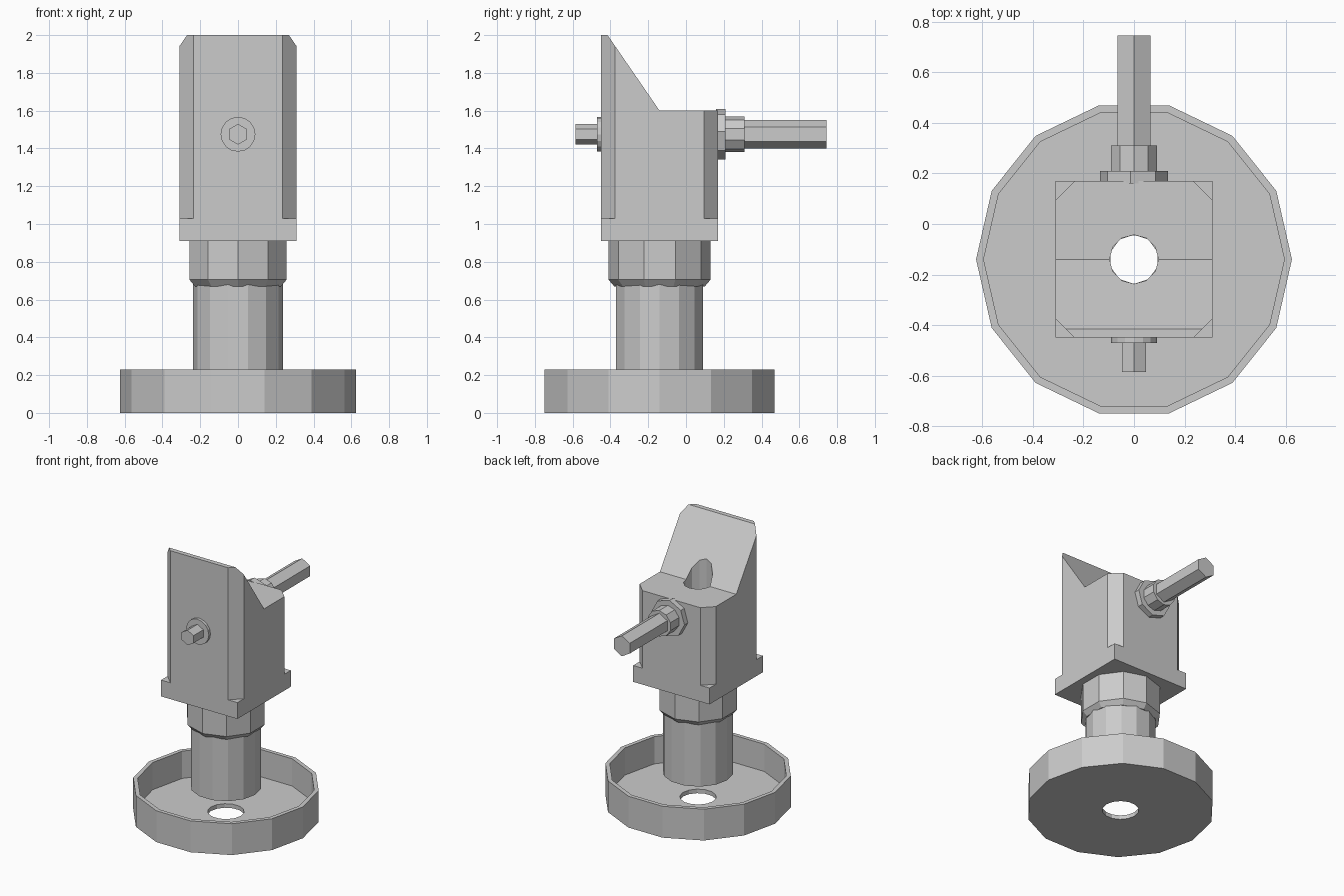
import bpy, bmesh, math
from mathutils import Vector

if "Cube" in bpy.data.objects:
    bpy.data.objects.remove(bpy.data.objects["Cube"])

AXIS_Y = -0.14   # vertical axis of base, stem and body
ROD_Z = 1.475    # height of the horizontal rod


def finish(name, bm):
    bmesh.ops.recalc_face_normals(bm, faces=bm.faces)
    mesh = bpy.data.meshes.new(name)
    bm.to_mesh(mesh)
    bm.free()
    obj = bpy.data.objects.new(name, mesh)
    bpy.context.collection.objects.link(obj)
    return obj


def ring_part(name, profile, sides, phase=0.0):
    """Spin a closed (radius, z) outline round the vertical axis."""
    bm = bmesh.new()
    rings = []
    for i in range(sides):
        a = phase + 2 * math.pi * i / sides
        rings.append([bm.verts.new((r * math.cos(a), AXIS_Y + r * math.sin(a), z))
                      for r, z in profile])
    n = len(profile)
    for i in range(sides):
        p, q = rings[i], rings[(i + 1) % sides]
        for j in range(n):
            k = (j + 1) % n
            bm.faces.new((p[j], q[j], q[k], p[k]))
    return finish(name, bm)


def prism(name, points, offset):
    """Extrude a polygon of 3D points along an offset."""
    bm = bmesh.new()
    face = bm.faces.new([bm.verts.new(p) for p in points])
    ext = bmesh.ops.extrude_face_region(bm, geom=[face], use_keep_orig=True)
    moved = [v for v in ext["geom"] if isinstance(v, bmesh.types.BMVert)]
    bmesh.ops.translate(bm, verts=moved, vec=Vector(offset))
    return finish(name, bm)


def rod(name, radius, sides, y0, y1, phase=math.pi / 2):
    """Polygonal bar along y."""
    pts = []
    for i in range(sides):
        a = phase + 2 * math.pi * i / sides
        pts.append((radius * math.cos(a), y0, ROD_Z + radius * math.sin(a)))
    return prism(name, pts, (0, y1 - y0, 0))


def cut(obj, cutter):
    cutter.hide_render = True
    mod = obj.modifiers.new("cut", 'BOOLEAN')
    mod.operation = 'DIFFERENCE'
    mod.solver = 'EXACT'
    mod.object = cutter
    bpy.context.view_layer.objects.active = obj
    bpy.ops.object.modifier_apply(modifier=mod.name)
    bpy.data.objects.remove(cutter)


# Dish base with a centre hole
ring_part("dish_base", [(.122, 0), (.625, 0), (.625, .23), (.595, .23),
                        (.595, .03), (.122, .03)], 14)

# Hollow stem and the faceted collar above it
ring_part("stem", [(.097, .215), (.237, .215), (.237, .69), (.097, .69)], 14)
ring_part("collar", [(.097, .67), (.24, .67), (.27, .705), (.27, .91), (.097, .91)],
          10, math.pi / 2)

# Body block: square ledge, chamfered corners, sloped top, vertical bore
H, C = .31, .075
body = prism("body", [(-H, AXIS_Y - H, .91), (H, AXIS_Y - H, .91),
                      (H, AXIS_Y + H, .91), (-H, AXIS_Y + H, .91)], (0, 0, 1.09))
for sx in (-1, 1):
    for sy in (-1, 1):
        e = .02  # overshoot so the cutter clears the corner
        corner = [(sx * (H + e), AXIS_Y + sy * (H - C - e), 1.03),
                  (sx * (H + e), AXIS_Y + sy * (H + e), 1.03),
                  (sx * (H - C - e), AXIS_Y + sy * (H + e), 1.03)]
        cut(body, prism("corner_cutter", corner, (0, 0, 1.1)))
cut(body, prism("slope_cutter", [(-.5, -.484, 2.1), (-.5, -.14, 1.6),
                                 (-.5, .3, 1.6), (-.5, .3, 2.1)], (1, 0, 0)))
bore = [(.097 * math.cos(i * math.pi / 6), AXIS_Y + .097 * math.sin(i * math.pi / 6), .8)
        for i in range(12)]
cut(body, prism("bore_cutter", bore, (0, 0, 1.4)))

# Front pin with its round flange
rod("front_flange", .092, 16, -.47, -.44)
rod("front_pin", .055, 6, -.585, -.46)

# Rear nut, sleeve and long hex rod
rod("rear_nut", .135, 8, .16, .21, math.pi / 2 + .1)
rod("rear_sleeve", .095, 10, .2, .31)
rod("rear_rod", .075, 6, .3, .745)
